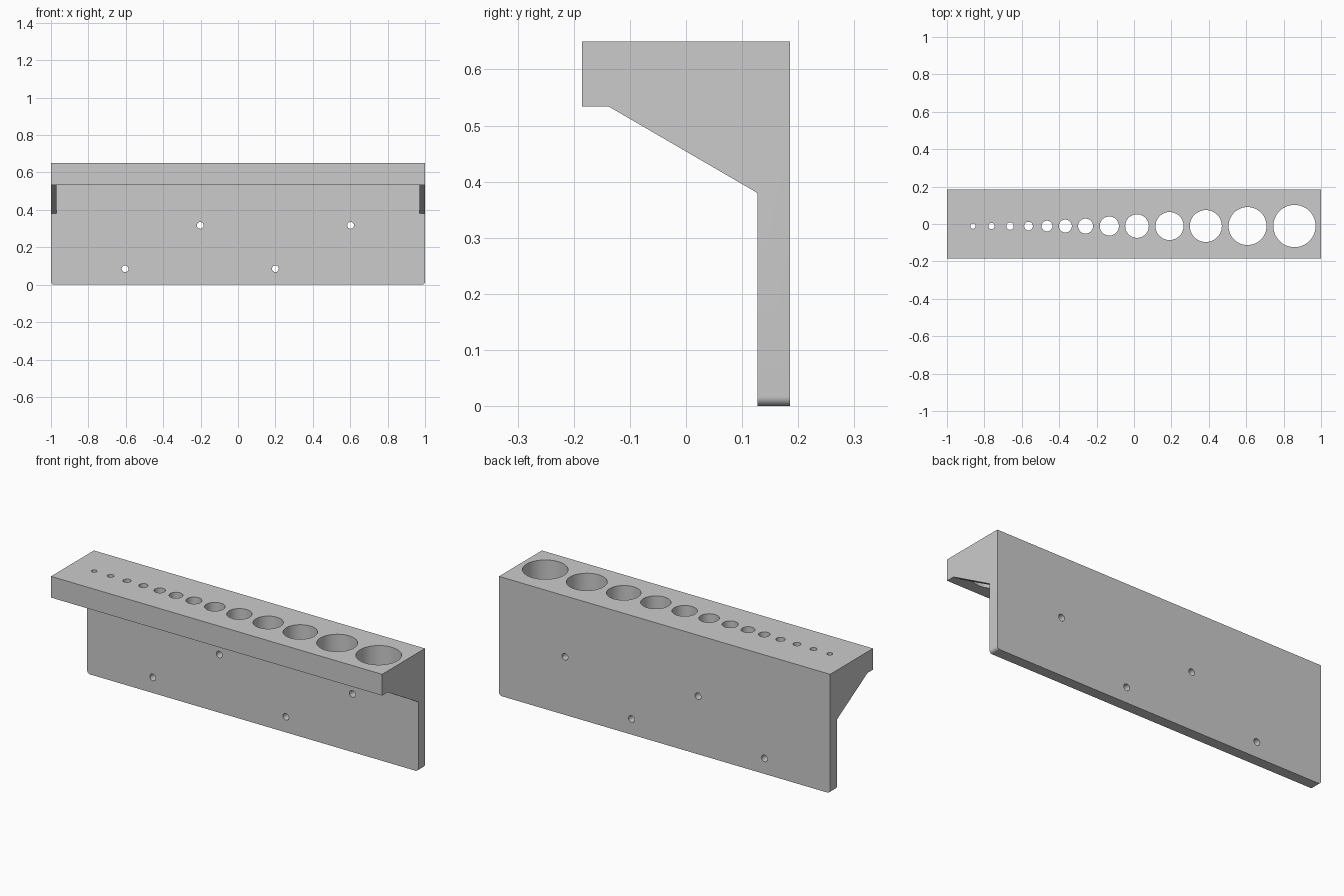
import bpy, bmesh
from math import radians
from mathutils import Matrix

if "Cube" in bpy.data.objects:
    bpy.data.objects.remove(bpy.data.objects["Cube"])

TOP, DEPTH, PLATE_Y, SHELF_Z = 0.65, 0.185, 0.127, 0.534
Y_HOLES = -0.011


def make_object(name, bm):
    bmesh.ops.recalc_face_normals(bm, faces=bm.faces)
    mesh = bpy.data.meshes.new(name)
    bm.to_mesh(mesh)
    bm.free()
    obj = bpy.data.objects.new(name, mesh)
    bpy.context.collection.objects.link(obj)
    return obj


def add_cylinder(bm, loc, radius, depth, rot=0.0):
    m = Matrix.Translation(loc) @ Matrix.Rotation(rot, 4, 'X')
    bmesh.ops.create_cone(bm, cap_ends=True, segments=48, radius1=radius,
                          radius2=radius, depth=depth, matrix=m)


def cut(obj, cutter):
    cutter.hide_render = True
    mod = obj.modifiers.new(cutter.name, 'BOOLEAN')
    mod.operation, mod.solver, mod.object = 'DIFFERENCE', 'EXACT', cutter
    bpy.context.view_layer.objects.active = obj
    bpy.ops.object.modifier_apply(modifier=mod.name)
    bpy.data.objects.remove(cutter)


# Rack body: side profile extruded along the length
profile = [(DEPTH, 0), (DEPTH, TOP), (-DEPTH, TOP), (-DEPTH, SHELF_Z),
           (-0.138, SHELF_Z), (PLATE_Y, 0.38), (PLATE_Y, 0)]
bm = bmesh.new()
face = bm.faces.new([bm.verts.new((-1, y, z)) for y, z in profile])
ext = bmesh.ops.extrude_face_region(bm, geom=[face])
bmesh.ops.translate(bm, vec=(2, 0, 0),
                    verts=[v for v in ext['geom'] if isinstance(v, bmesh.types.BMVert)])
# Rounded lower corners of the back plate
corners = [e for e in bm.edges
           if all(v.co.z < 0.01 for v in e.verts) and abs(e.verts[0].co.x - e.verts[1].co.x) < 0.01]
bmesh.ops.bevel(bm, geom=corners, offset=0.017, offset_type='OFFSET',
                segments=8, profile=0.5, affect='EDGES')
rack = make_object("tool_rack", bm)

# Pocket under the shelf, leaving a thin gusset at each end
bm = bmesh.new()
bmesh.ops.create_cube(bm, size=1, matrix=Matrix.Translation((0, (PLATE_Y - 0.3) / 2, (SHELF_Z + 0.2) / 2))
                      @ Matrix.Diagonal((1.94, PLATE_Y + 0.3, SHELF_Z - 0.2, 1)))
cut(rack, make_object("pocket_cutter", bm))

# Graduated tool holes through the shelf: x centre, diameter
bm = bmesh.new()
for x, d in [(-0.861, 0.029), (-0.762, 0.034), (-0.663, 0.04), (-0.564, 0.046),
             (-0.465, 0.058), (-0.367, 0.069), (-0.259, 0.08), (-0.132, 0.102),
             (0.016, 0.126), (0.19, 0.15), (0.384, 0.171), (0.607, 0.203), (0.858, 0.226)]:
    add_cylinder(bm, (x, Y_HOLES, 0.6), d / 2, 0.3)
# Staggered screw holes through the back plate
for x, z in [(-0.604, 0.085), (-0.202, 0.317), (0.2, 0.085), (0.602, 0.317)]:
    add_cylinder(bm, (x, 0.16, z), 0.018, 0.2, radians(90))
cut(rack, make_object("hole_cutter", bm))

rack.select_set(True)
bpy.context.view_layer.objects.active = rack
bpy.ops.object.shade_smooth_by_angle(angle=radians(30))
